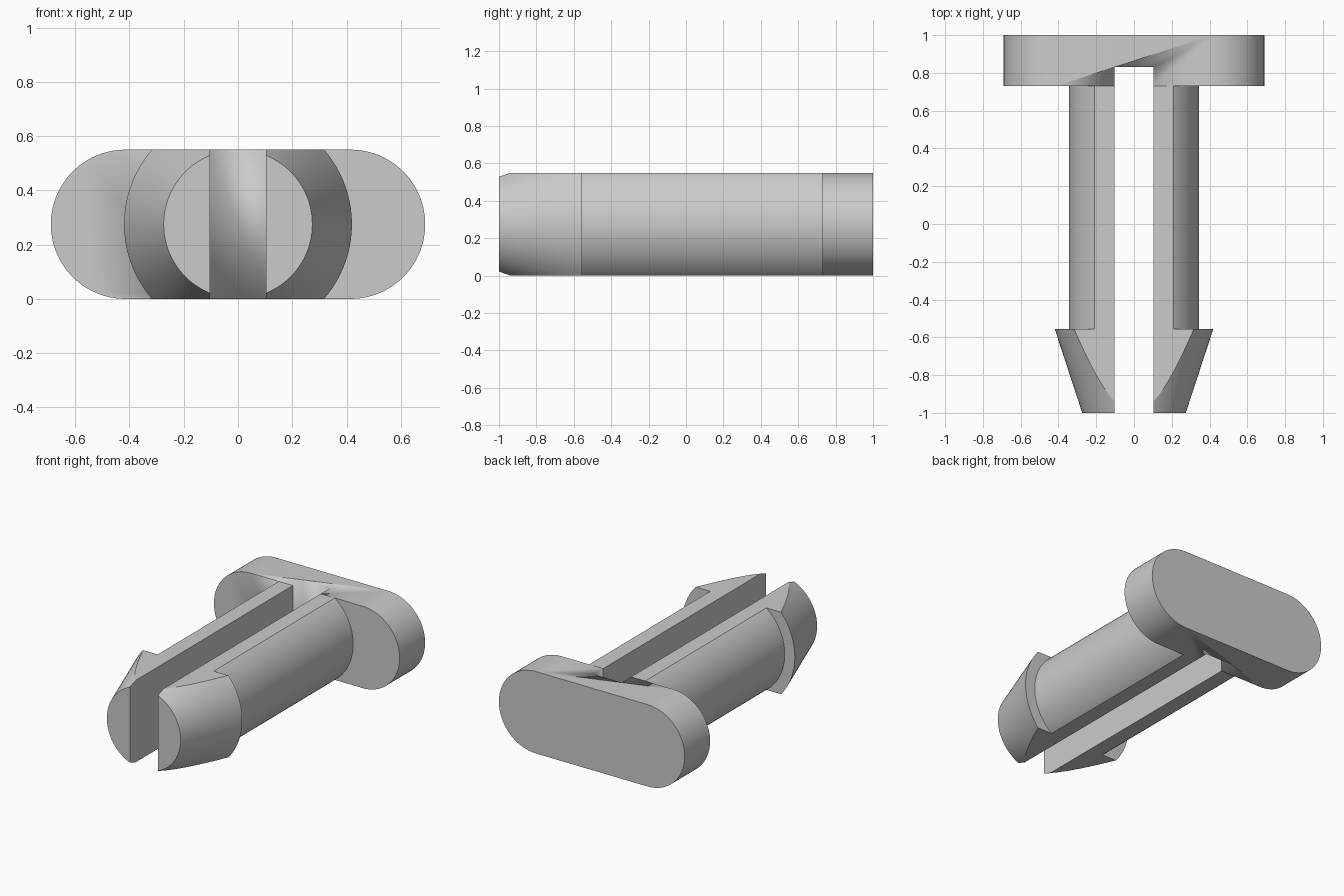
import bpy, bmesh, math
from mathutils import Vector

if "Cube" in bpy.data.objects:
    bpy.data.objects.remove(bpy.data.objects["Cube"])

R = 0.275           # half height of the whole clip
SLOT = 0.104        # half width of the slot
HEAD_FRONT, HEAD_BACK, SLOT_END = 0.73, 1.0, 0.83
HEAD_HALF = 0.69

grey = bpy.data.materials.new("plain grey")
grey.use_nodes = True
colour = (0.6, 0.6, 0.6, 1)
grey.diffuse_color = colour
grey.node_tree.nodes["Principled BSDF"].inputs["Base Color"].default_value = colour


def finish(bm, name):
    bmesh.ops.recalc_face_normals(bm, faces=bm.faces)
    mesh = bpy.data.meshes.new(name)
    bm.to_mesh(mesh)
    bm.free()
    mesh.materials.append(grey)
    obj = bpy.data.objects.new(name, mesh)
    obj.location.z = R
    bpy.context.collection.objects.link(obj)
    bpy.ops.object.select_all(action='DESELECT')
    obj.select_set(True)
    bpy.context.view_layer.objects.active = obj
    bpy.ops.object.shade_smooth_by_angle(angle=math.radians(25))
    return obj


def slice_off(bm, point, normal):
    """Cut away everything beyond a plane and cap the cut."""
    cut = bmesh.ops.bisect_plane(bm, geom=bm.verts[:] + bm.edges[:] + bm.faces[:],
                                 plane_co=point, plane_no=normal, clear_outer=True)
    edges = [e for e in cut["geom_cut"] if isinstance(e, bmesh.types.BMEdge)]
    bmesh.ops.edgeloop_fill(bm, edges=edges)


# Prongs: a turned shaft with a barbed tip, split by the slot and flattened
def prong(side, name):
    profile = [(0, -1), (R - 0.001, -1), (0.42, -0.555), (0.345, -0.555),
               (0.345, HEAD_FRONT), (0, HEAD_FRONT)]
    bm = bmesh.new()
    verts = [bm.verts.new((x, y, 0)) for x, y in profile]
    edges = [bm.edges.new(pair) for pair in zip(verts, verts[1:])]
    bmesh.ops.spin(bm, geom=verts + edges, cent=(0, 0, 0), axis=(0, 1, 0),
                   angle=math.tau, steps=96)
    bmesh.ops.remove_doubles(bm, verts=bm.verts, dist=0.0001)
    slice_off(bm, (side * SLOT, 0, 0), (-side, 0, 0))
    for up in (1, -1):
        slice_off(bm, (0, 0, up * R), (0, 0, up))
    return finish(bm, name)


prong(1, "left_prong")
prong(-1, "right_prong")

# Head: a rounded bar extruded front to back
bm = bmesh.new()
outline = []
for side in (1, -1):
    for i in range(49):
        a = side * math.pi / 2 - math.pi * i / 48
        outline.append(bm.verts.new((side * (HEAD_HALF - R) + R * math.cos(a),
                                     HEAD_FRONT, R * math.sin(a))))
face = bm.faces.new(outline)
ext = bmesh.ops.extrude_face_region(bm, geom=[face], use_keep_orig=True)
bmesh.ops.translate(bm, vec=Vector((0, HEAD_BACK - HEAD_FRONT, 0)),
                    verts=[v for v in ext["geom"] if isinstance(v, bmesh.types.BMVert)])
head = finish(bm, "head")

# Slot end notched into the head
bm = bmesh.new()
bmesh.ops.create_cube(bm, size=1)
depth = SLOT_END - HEAD_FRONT
bmesh.ops.scale(bm, vec=(2 * SLOT, 2 * depth, 1), verts=bm.verts)
bmesh.ops.translate(bm, vec=(0, HEAD_FRONT, 0), verts=bm.verts)
cutter = finish(bm, "slot_cutter")
cutter.hide_render = True
cutter.hide_set(True)
notch = head.modifiers.new("slot", 'BOOLEAN')
notch.operation = 'DIFFERENCE'
notch.solver = 'EXACT'
notch.object = cutter
